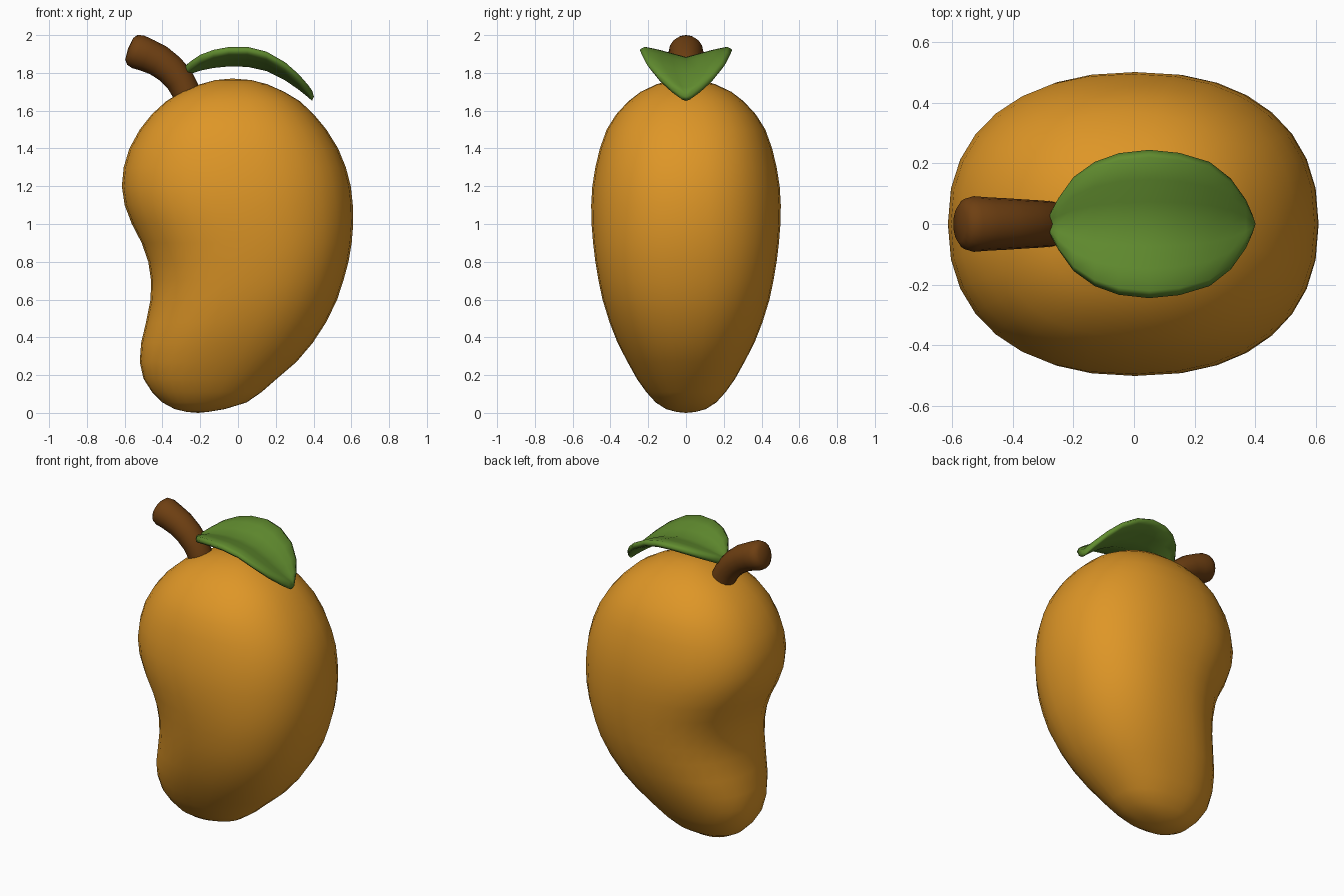
import bpy, bmesh, math
from mathutils import Vector

if "Cube" in bpy.data.objects:
    bpy.data.objects.remove(bpy.data.objects["Cube"])


def material(name, rgb):
    m = bpy.data.materials.new(name)
    m.diffuse_color = (*rgb, 1)
    m.use_nodes = True
    m.node_tree.nodes["Principled BSDF"].inputs["Base Color"].default_value = m.diffuse_color
    return m


def loft(name, rings, start, end, mat):
    """Skin equal-sized rings, closing each end with a fan to a point."""
    bm = bmesh.new()
    rows = [[bm.verts.new(p) for p in r] for r in rings]
    n = len(rows[0])
    for a, b in zip(rows, rows[1:]):
        for i in range(n):
            j = (i + 1) % n
            bm.faces.new((a[i], a[j], b[j], b[i]))
    for row, p in ((rows[0], start), (rows[-1], end)):
        v = bm.verts.new(p)
        for i in range(n):
            bm.faces.new((row[i], row[(i + 1) % n], v))
    bmesh.ops.recalc_face_normals(bm, faces=bm.faces)
    for f in bm.faces:
        f.smooth = True
    me = bpy.data.meshes.new(name)
    bm.to_mesh(me)
    bm.free()
    me.materials.append(mat)
    ob = bpy.data.objects.new(name, me)
    bpy.context.collection.objects.link(ob)
    return ob


def spow(v, p):
    return math.copysign(abs(v) ** p, v)


# Fruit body: z, left x, right x, half depth
body = [
    (0.005, -.27, -.16, .05), (0.02, -.335, -.07, .105), (0.055, -.40, .045, .16),
    (0.11, -.455, .125, .21), (0.18, -.50, .205, .26), (0.27, -.52, .31, .31),
    (0.37, -.513, .395, .362), (0.48, -.487, .467, .405), (0.60, -.463, .525, .442),
    (0.70, -.46, .558, .463), (0.80, -.475, .585, .48), (0.90, -.51, .602, .492),
    (1.00, -.562, .61, .50), (1.10, -.60, .608, .502), (1.20, -.615, .597, .496),
    (1.30, -.605, .571, .48), (1.40, -.575, .53, .456), (1.50, -.52, .468, .42),
    (1.58, -.457, .402, .37), (1.65, -.38, .328, .305), (1.70, -.30, .245, .24),
    (1.74, -.20, .155, .155), (1.762, -.12, .07, .08)]
SEG = 32
rings = []
for z, l, r, d in body:
    c, h = (l + r) / 2, (r - l) / 2
    rings.append([(c + h * spow(math.cos(t), .88), d * spow(math.sin(t), .88), z)
                  for t in (2 * math.pi * i / SEG for i in range(SEG))])
loft("fruit_body", rings, (-.21, 0, 0), (-.03, 0, 1.77),
     material("mango orange", (.73, .305, .02)))

# Stem: tube along a bent path with a rounded tip (x, z, radius)
path = [(-.25, 1.62, .072), (-.275, 1.70, .075), (-.31, 1.765, .078),
        (-.36, 1.82, .081), (-.42, 1.865, .085), (-.48, 1.893, .088),
        (-.53, 1.912, .092), (-.56, 1.922, .083), (-.576, 1.928, .06)]
rings = []
for i, (x, z, rad) in enumerate(path):
    a, b = path[max(i - 1, 0)], path[min(i + 1, len(path) - 1)]
    t = Vector((b[0] - a[0], 0, b[1] - a[1])).normalized()
    side = Vector((0, 1, 0))
    up = t.cross(side)
    rings.append([Vector((x, 0, z)) + rad * (math.cos(q) * side + math.sin(q) * up)
                  for q in (2 * math.pi * k / 16 for k in range(16))])
loft("stem", rings, (-.25, 0, 1.61), (-.582, 0, 1.93),
     material("stem brown", (.156, .05, .006)))

# Leaf: arched, V-folded blade (x, half width, midrib top z)
leaf = [(-.28, .03, 1.832), (-.25, .085, 1.845), (-.20, .155, 1.862), (-.13, .205, 1.876),
        (-.05, .234, 1.884), (.05, .245, 1.882), (.15, .235, 1.86), (.25, .205, 1.81),
        (.32, .15, 1.762), (.37, .08, 1.722), (.392, .03, 1.702)]
T = .05
across = [-.9, -.6, -.3, 0, .3, .6, .9]
rings = []
for x, w, z in leaf:
    def pt(s, drop):
        return (x, s * w, z + .27 * (abs(s) * w) - drop * T)
    rings.append([pt(s, .0 if abs(s) < .8 else .08) for s in across] + [pt(1, .5)]
                 + [pt(s, 1 if abs(s) < .8 else .92) for s in reversed(across)] + [pt(-1, .5)])
loft("leaf", rings, (-.286, 0, 1.81), (.402, 0, 1.675),
     material("leaf green", (.118, .26, .028)))
